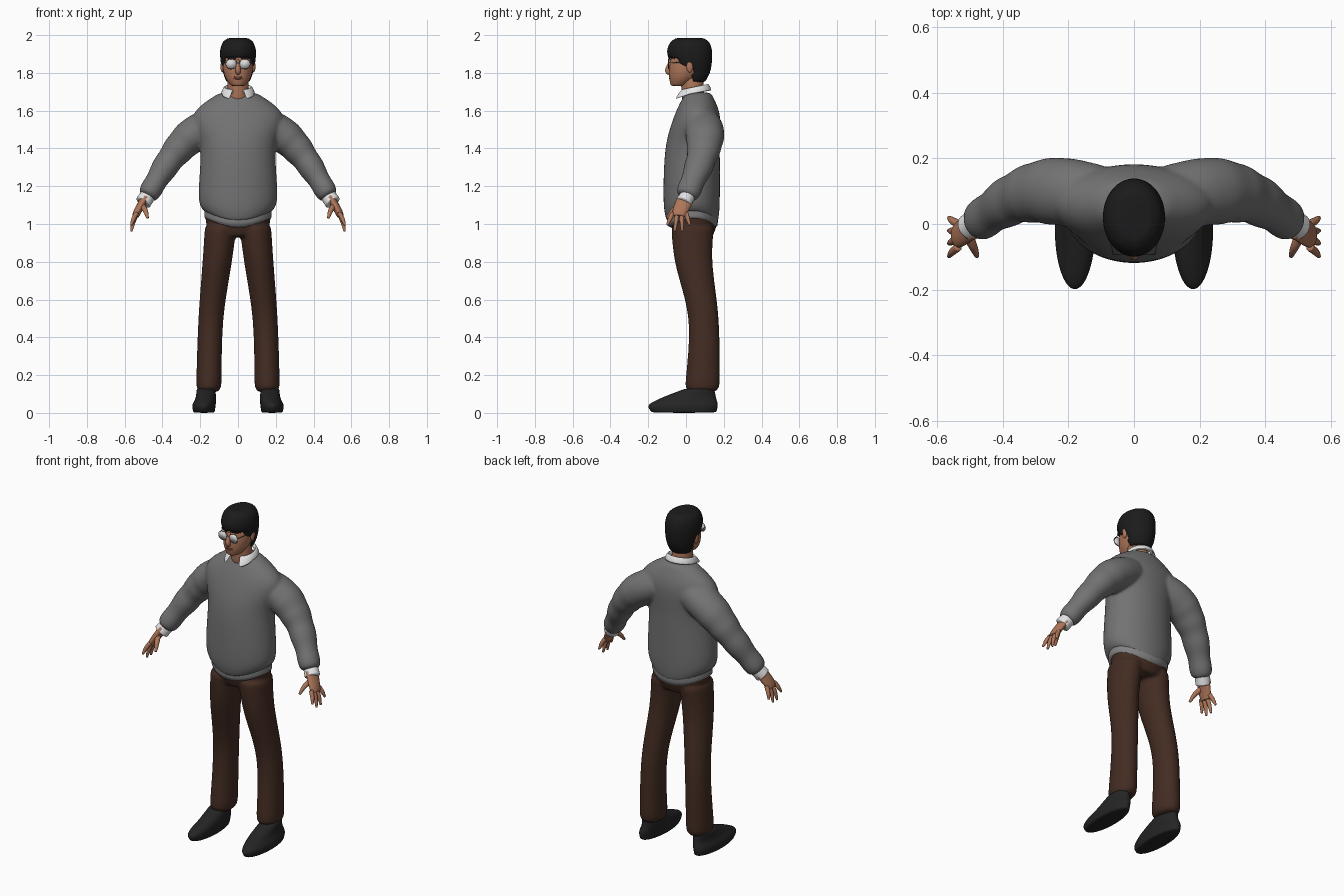
import bpy, bmesh, math, random
from mathutils import Matrix, Vector

random.seed(4)
if "Cube" in bpy.data.objects:
    bpy.data.objects.remove(bpy.data.objects["Cube"])

X, Y, Z = Vector((1, 0, 0)), Vector((0, 1, 0)), Vector((0, 0, 1))
SIDES = {"left": 1, "right": -1}


def material(name, red, green=None, blue=None):
    """One value makes a neutral grey."""
    colour = (red, red, red, 1) if green is None else (red, green, blue, 1)
    mat = bpy.data.materials.new(name)
    mat.use_nodes = True
    mat.diffuse_color = colour
    mat.node_tree.nodes["Principled BSDF"].inputs["Base Color"].default_value = colour
    return mat


KNIT = material("grey knit", .17)
RIB = material("rib grey", .22)
TROUSER = material("brown cloth", .056, .025, .016)
SKIN = material("skin", .42, .18, .1)
LIP = material("lip", .3, .1, .07)
HAIR = material("black hair", .011)
SHOE = material("black leather", .018)
SHIRT = material("white shirt", .78)
LENS = material("pale lens", .7)
METAL = material("dark metal", .1)


def smooth_path(keys, steps):
    """Pass a smooth curve through a few key sections, all values alike."""
    result = []
    last = len(keys) - 1
    for i in range(last):
        before, start, end, after = keys[max(i - 1, 0)], keys[i], keys[i + 1], keys[min(i + 2, last)]
        for step in range(steps):
            t = step / steps
            ease_in, ease_out = t * (1 - t) ** 2 / 2, t * t * (1 - t) / 2
            blend = t * t * (3 - 2 * t)
            result.append([a + (b - a) * blend + (b - p) * ease_in - (q - a) * ease_out
                           for p, a, b, q in zip(before, start, end, after)])
    return result + [list(keys[last])]


def ellipse(centre, u, v, radius_u, radius_v, sides):
    angles = [math.tau * i / sides for i in range(sides)]
    return [centre + u * radius_u * math.cos(a) + v * radius_v * math.sin(a) for a in angles]


def skin_rings(bm, rings):
    """Bridge rings of points into a closed solid."""
    loops = [[bm.verts.new(point) for point in ring] for ring in rings]
    for lower, upper in zip(loops, loops[1:]):
        for i in range(len(lower)):
            bm.faces.new((lower[i - 1], lower[i], upper[i], upper[i - 1]))
    bm.faces.new(loops[0])
    bm.faces.new(loops[-1])


def stack(bm, keys, side=1, dip=0, sides=28):
    """Level sections: x, height, front, back, half width. The low edge can dip front and back."""
    sections = smooth_path(keys, 4)
    rings = []
    for k, (x, z, front, back, width) in enumerate(sections):
        middle, depth = (front + back) / 2, (back - front) / 2
        ring = ellipse(Vector((x * side, middle, z)), X, Y, width, depth, sides)
        fade = max(0, 1 - 3 * k / len(sections))
        for point in ring:
            point.z -= dip * fade * ((point.y - middle) / depth) ** 2
        rings.append(ring)
    skin_rings(bm, rings)


def tube(bm, keys, side=1, sides=10, widen=1, folds=0, steps=5):
    """Round limb along x, y, z, radius. Widen stretches it along y, folds ripple its far end."""
    path = smooth_path(keys, steps)
    points = [Vector((x * side, y, z)) for x, y, z, radius in path]
    last = len(path) - 1
    rings = []
    for k, point in enumerate(points):
        tangent = (points[min(k + 1, last)] - points[max(k - 1, 0)]).normalized()
        guide = X if abs(tangent.y) > .9 else Y
        v = (guide - tangent * guide.dot(tangent)).normalized()
        radius = path[k][-1] * (1 + folds * (k / last) ** 2 * math.sin(2 * k))
        rings.append(ellipse(point, v.cross(tangent), v, radius, radius * widen, sides))
    skin_rings(bm, rings)


def ball(bm, centre, size, side=1, turn=0):
    """Ellipsoid for small rounded features."""
    x, y, z = centre
    place = Matrix.Translation((x * side, y, z)) @ Matrix.Rotation(turn * side, 4, "Z")
    bmesh.ops.create_uvsphere(bm, u_segments=16, v_segments=10, radius=1,
                              matrix=place @ Matrix.Diagonal((*size, 1)))


def finish(bm, name, mat, weld=False, thickness=0, rounded=True):
    bmesh.ops.recalc_face_normals(bm, faces=bm.faces)
    mesh = bpy.data.meshes.new(name)
    bm.to_mesh(mesh)
    bm.free()
    mesh.materials.append(mat)
    mesh.shade_smooth()
    part = bpy.data.objects.new(name, mesh)
    bpy.context.collection.objects.link(part)
    if thickness:
        solid = part.modifiers.new("thickness", "SOLIDIFY")
        solid.thickness, solid.offset = thickness, -1
    if rounded:
        subdivision = part.modifiers.new("round", "SUBSURF")
        subdivision.levels = subdivision.render_levels = 1
    if weld:
        remesh = part.modifiers.new("weld", "REMESH")
        remesh.mode, remesh.voxel_size, remesh.use_smooth_shade = "VOXEL", .009, True
        relax = part.modifiers.new("relax", "SMOOTH")
        relax.factor, relax.iterations = .5, 5


# Sweater: body and both sleeves welded together
bm = bmesh.new()
stack(bm, [(0, 1.06, -.1, .17, .17), (0, 1.13, -.12, .18, .21), (0, 1.4, -.11, .18, .2),
           (0, 1.58, -.06, .18, .24), (0, 1.7, 0, .13, .09)], dip=.055)
for side in SIDES.values():
    tube(bm, [(.1, .08, 1.54, .09), (.24, .1, 1.47, .095), (.36, .08, 1.34, .073), (.485, 0, 1.14, .053)],
         side, sides=20, widen=1.1, folds=.12, steps=6)
finish(bm, "sweater", KNIT, weld=True)

# Knitted hem hanging below the sweater body
bm = bmesh.new()
stack(bm, [(0, 1.025, -.1, .17, .18), (0, 1.09, -.1, .17, .18)], dip=.065)
finish(bm, "sweater_hem", RIB)

# Trousers: hips and both legs welded together
bm = bmesh.new()
stack(bm, [(0, .93, -.06, .14, .12), (0, 1, -.08, .165, .17), (0, 1.08, -.08, .17, .17)])
for side in SIDES.values():
    stack(bm, [(.155, .1, -.01, .18, .068), (.145, .48, .015, .175, .066),
               (.11, .8, -.06, .14, .078), (.09, 1, -.08, .15, .085)], side)
finish(bm, "trousers", TROUSER, weld=True)

# Shoes, cuffs and hands
for label, side in SIDES.items():
    bm = bmesh.new()
    stack(bm, [(.18, 0, -.18, .16, .056), (.18, .04, -.2, .17, .062),
               (.17, .08, -.13, .16, .055), (.17, .13, 0, .15, .048)], side)
    finish(bm, label + "_shoe", SHOE)

    bm = bmesh.new()
    tube(bm, [(.47, .015, 1.16, .04), (.505, -.013, 1.11, .044)], side, sides=20)
    finish(bm, label + "_cuff", SHIRT)

    bm = bmesh.new()
    tube(bm, [(.49, 0, 1.14, .023), (.53, -.03, 1.07, .021), (.543, -.036, 1.04, .018)],
         side, widen=2, sides=14)
    for finger in range(4):
        across = finger / 3
        knuckle = Vector((.535, -.07 + .07 * across, 1.06))
        tip = Vector((.565, -.1 + .12 * across, .955 + .15 * (across - .5) ** 2))
        middle = knuckle.lerp(tip, .5) + X * .004
        tube(bm, [(*knuckle, .013), (*middle, .012), (*tip, .006)], side)
    tube(bm, [(.51, -.03, 1.1, .017), (.49, -.07, 1.07, .014), (.478, -.1, 1.03, .007)], side)
    finish(bm, label + "_hand", SKIN)

# Head, neck, nose and ears
bm = bmesh.new()
stack(bm, [(0, 1.73, -.08, 0, .035), (0, 1.78, -.09, .07, .07), (0, 1.86, -.085, .11, .08),
           (0, 1.97, -.05, .08, .05)])
stack(bm, [(0, 1.64, -.02, .1, .06), (0, 1.79, -.03, .09, .055)])
tube(bm, [(0, -.078, 1.87, .008), (0, -.097, 1.815, .015), (0, -.085, 1.8, .014)])
for side in SIDES.values():
    ball(bm, (.083, .02, 1.835), (.01, .018, .033), side)
finish(bm, "head", SKIN)

# Lips and eyebrows
bm = bmesh.new()
for height in (1.778, 1.77):
    ball(bm, (0, -.083, height), (.024, .008, .005))
finish(bm, "lips", LIP, rounded=False)
bm = bmesh.new()
for side in SIDES.values():
    ball(bm, (.036, -.08, 1.88), (.026, .007, .005), side, turn=.4)
finish(bm, "eyebrows", HAIR, rounded=False)

# Hair cap trimmed along the hairline
bm = bmesh.new()
stack(bm, [(0, 1.75, 0, .1, .06), (0, 1.81, -.05, .13, .083), (0, 1.9, -.1, .14, .096),
           (0, 1.96, -.085, .125, .083), (0, 1.985, -.05, .09, .05)])


def below_hairline(face):
    spot = face.calc_center_median()
    if spot.y > .035:
        return False
    return spot.z < (1.885 if spot.y < -.035 else 1.835)


bmesh.ops.delete(bm, geom=[face for face in bm.faces if below_hairline(face)], context="FACES")
finish(bm, "hair_cap", HAIR, thickness=.012)

# Tufts swept from the crown, longer over the forehead
bm = bmesh.new()
crown = Vector((0, .018, 1.882))
for tuft in range(44):
    forward = tuft < 24
    heading = random.uniform(-math.pi, 0) if forward else random.uniform(0, math.pi)
    reach = random.uniform(1.45, 1.75) if forward else random.uniform(1.2, 1.6)
    twist = random.uniform(-.5, .5)
    strand = []
    for k in range(5):
        t = k / 4
        polar, azimuth = .15 + (reach - .15) * t, heading + twist * t
        spot = crown + Vector((.086 * math.sin(polar) * math.cos(azimuth),
                               .108 * math.sin(polar) * math.sin(azimuth), .098 * math.cos(polar)))
        strand.append((*spot, .003 + .018 * math.sin(math.pi * t)))
    tube(bm, strand, sides=8, steps=2)
finish(bm, "hair_tufts", HAIR)

# Spectacles: lenses, rims, temples and bridge
lenses, frame = bmesh.new(), bmesh.new()
for side in SIDES.values():
    centre = Vector((.036 * side, -.093, 1.847))
    skin_rings(lenses, [ellipse(centre + Y * shift, X, Z, .027, .025, 28) for shift in (-.002, .002)])
    rim = ellipse(centre, X, Z, .028, .026, 28)
    tube(frame, [(*point, .002) for point in rim + rim[:1]], sides=6, steps=1)
    tube(frame, [(.064, -.092, 1.853, .002), (.086, .02, 1.857, .002)], side, sides=6)
tube(frame, [(-.01, -.094, 1.852, .002), (.01, -.094, 1.852, .002)], sides=6)
finish(lenses, "lenses", LENS, rounded=False)
finish(frame, "spectacle_frame", METAL, rounded=False)

# Shirt collar: folded band open at the throat, with pointed tips
bm = bmesh.new()
rows = []
count = 30
for i in range(count + 1):
    angle = math.radians(-68 + 316 * i / count)
    outward = Vector((math.cos(angle), math.sin(angle), 0))
    point = max(0, 1 - min(i, count - i) / 5)
    band = ((.062, 1.7), (.069, 1.73), (.077, 1.725), (.092 + .025 * point, 1.692 - .018 * point))
    rows.append([bm.verts.new(outward * radius + Vector((0, .045, height + .015 * outward.y)))
                 for radius, height in band])
for here, there in zip(rows, rows[1:]):
    for k in range(len(here) - 1):
        bm.faces.new((here[k], there[k], there[k + 1], here[k + 1]))
finish(bm, "shirt_collar", SHIRT, thickness=.006)
